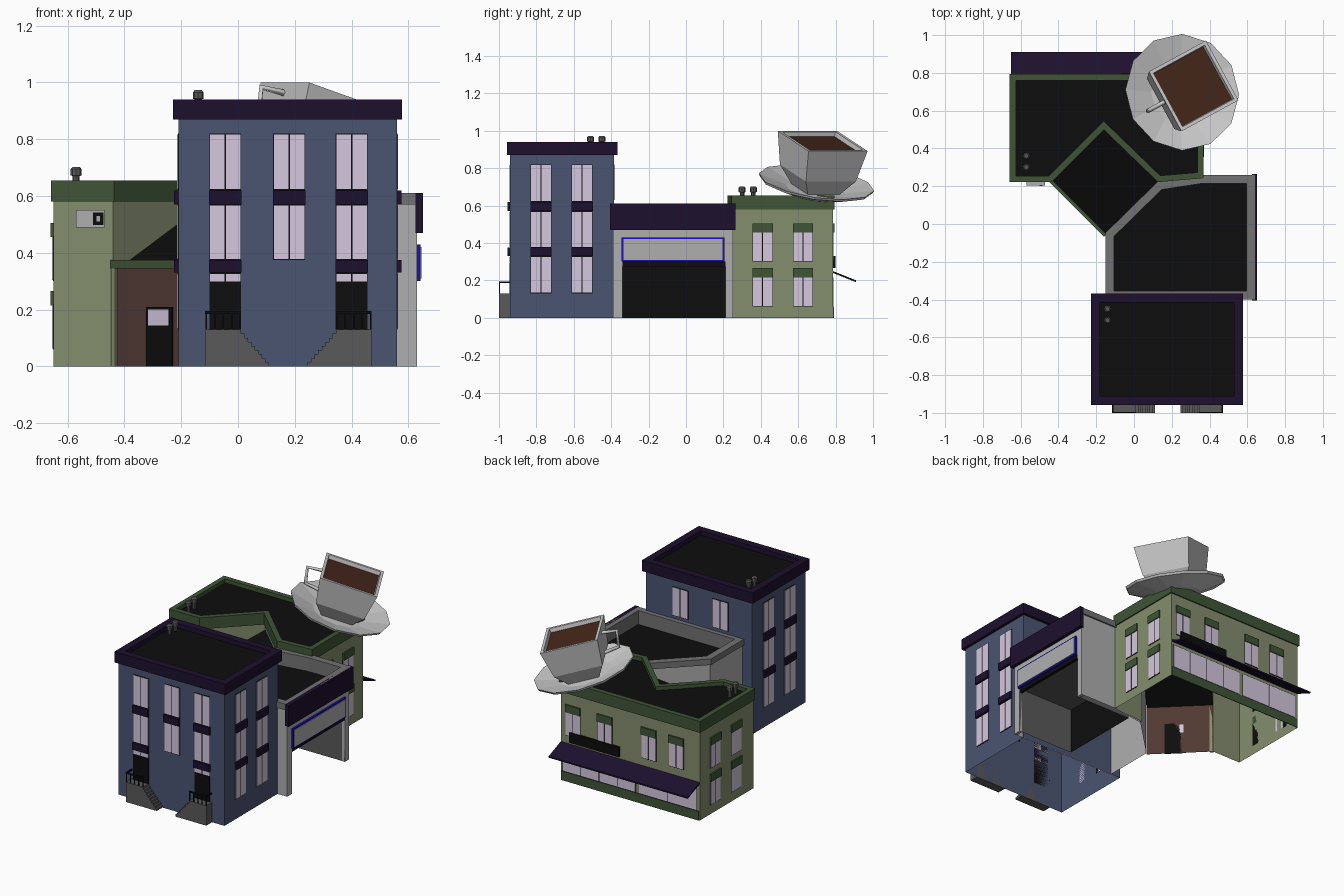
import bpy, math
from mathutils import Matrix, Vector

if "Cube" in bpy.data.objects:
    bpy.data.objects.remove(bpy.data.objects["Cube"])

COL = dict(blue=(.07, .09, .17), purple=(.012, .005, .026), green=(.23, .27, .155), dark_green=(.05, .09, .037),
           glass=(.66, .58, .73), black=(.004, .004, .004), brown=(.08, .042, .032), grey=(.43, .43, .43),
           mid_grey=(.17, .17, .17), stone=(.1, .1, .1), coffee=(.06, .02, .01), sign_blue=(.01, .005, .5))
MATS = {}
for k, c in COL.items():
    MATS[k] = bpy.data.materials.new(k)
    MATS[k].diffuse_color = (*c, 1)


def mesh(name, verts, faces, mat=None):
    me = bpy.data.meshes.new(name)
    me.from_pydata([tuple(v) for v in verts], [], faces)
    if mat:
        me.materials.append(MATS[mat])
    ob = bpy.data.objects.new(name, me)
    bpy.context.collection.objects.link(ob)
    return ob


def loft(name, loops, mat=None, skip=(), caps=()):
    """Skin a stack of equal-length loops; caps lists loop indices to fill."""
    n = len(loops[0])
    faces = [[a * n + i, a * n + (i + 1) % n, (a + 1) * n + (i + 1) % n, (a + 1) * n + i]
             for a in range(len(loops) - 1) for i in range(n) if i not in skip]
    for c in caps:
        f = [c * n + i for i in range(n)]
        faces.append(f if c else f[::-1])
    return mesh(name, [v for l in loops for v in l], faces, mat)


def offset(pts, d, z):
    """Counter-clockwise outline moved outwards by d, at height z."""
    out, n = [], len(pts)
    for i in range(n):
        p, a, b = (Vector(pts[j % n]) for j in (i, i - 1, i + 1))
        u, v = (p - a).normalized(), (b - p).normalized()
        nu, nv = Vector((u.y, -u.x)), Vector((v.y, -v.x))
        m = (nu + nv) / (1 + nu.dot(nv))
        out.append((*(p + m * d), z))
    return out


def building(name, pts, wall, trim, zt, top, over, inset, roof, skip=()):
    """Open-bottomed walls, overhanging parapet and recessed roof."""
    loft(name + "_walls", [offset(pts, 0, 0), offset(pts, 0, zt)], wall, skip)
    loft(name + "_parapet", [offset(pts, o, z) for o, z in
         ((0, zt), (over, zt), (over, top), (-inset, top), (-inset, roof))], trim)
    mesh(name + "_roof", offset(pts, -inset, roof), [list(range(len(pts)))], "black")


PARTS = {}


def box(name, mat, p, ang, w, z0, z1, d1, d0=0):
    """Collect a box on a wall at p whose outward normal has angle ang."""
    a = math.radians(ang)
    n, t = Vector((math.cos(a), math.sin(a))), Vector((-math.sin(a), math.cos(a)))
    vs, fs = PARTS.setdefault((name, mat), ([], []))
    k = len(vs)
    vs += [(*(Vector(p) + t * s * w / 2 + n * d), z) for z in (z0, z1)
           for s, d in ((-1, d0), (-1, d1), (1, d1), (1, d0))]
    fs += [[k + i for i in f] for f in ((0, 3, 2, 1), (4, 5, 6, 7), (0, 1, 5, 4), (1, 2, 6, 5), (2, 3, 7, 6), (3, 0, 4, 7))]


def window(name, p, ang, w, z0, z1, panes=2):
    """Dark frame with glass panes."""
    box(name + "_frames", "black", p, ang, w, z0, z1, .002)
    a = math.radians(ang)
    pw = w / panes
    for i in range(panes):
        o = (i - (panes - 1) / 2) * pw
        q = (p[0] - math.sin(a) * o, p[1] + math.cos(a) * o)
        box(name + "_glass", "glass", q, ang, pw - .005, z0 + .004, z1 - .004, .004)


# --- Blue town house
building("town_house", [(-.21, -.94), (.56, -.94), (.56, -.385), (-.21, -.385)],
         "blue", "purple", .87, .94, .018, .03, .91)
sides = [((x, y), a) for x, a in ((.56, 0), (-.21, 180)) for y in (-.775, -.555)]
fronts = [((x, -.94), -90) for x in (-.045, .18, .4)]
for p, a in sides + fronts:
    window("town_house", p, a, .112, .62, .82)
    window("town_house", p, a, .112, .375, .57)
    box("window_bands", "purple", p, a, .114, .57, .62, .015)
    if p[0] != .18:
        box("window_bands", "purple", p, a, .114, .33, .375, .015)
    if a != -90:
        window("town_house", p, a, .112, .13, .33)
    elif p[0] != .18:
        window("town_house", p, a, .112, .295, .33)
        box("front_doors", "black", p, a, .112, .13, .295, .005)
for x in (.31, .02):
    window("town_house", (x, -.385), 90, .115, .63, .82)

# --- Mirrored stoops with steps and railings
for s in (-1, 1):
    X = lambda o: .1775 + s * o
    box("stoops", "stone", (X(.23), -.94), -90, .125, 0, .13, .06)
    for i in range(8):
        box("stoops", "stone", (X(.16125 - i * .0125), -.94), -90, .0125, 0, .13 - (i + 1) * .0145, .06)
    for o in (.29, .26, .23, .2, .17):
        box("railings", "black", (X(o), -.94), -90, .005, .13, .195, .06, .055)
    box("railings", "black", (X(.23), -.94), -90, .125, .185, .195, .06, .054)
    box("railings", "black", (X(.29), -.94), -90, .006, .185, .195, .06)

# --- Parking garage with open bay
G = [(-.14, -.39), (.63, -.39), (.63, .25), (.36, .25), (.13, .215), (-.14, -.05)]
building("garage", G, "grey", "mid_grey", .57, .61, .01, .035, .52, skip=(1,))
box("garage_front", "grey", (.63, -.365), 0, .05, 0, .57, 0, -.02)
box("garage_front", "grey", (.63, .23), 0, .04, 0, .57, 0, -.02)
box("garage_front", "grey", (.63, -.065), 0, .55, .3, .57, 0, -.02)
bay = [[(x, y, z) for y in (-.34, .21)] for x, z in ((.63, 0), (.63, .3), (.22, .3), (.22, 0))]
bay = [v for r in bay for v in r]
mesh("bay_lining", bay, [[2, 3, 5, 4], [0, 2, 4, 6], [1, 7, 5, 3]], "stone")
mesh("bay_back", bay, [[4, 5, 7, 6]], "black")
box("garage_fascia", "purple", (.63, -.07), 0, .67, .47, .61, .022, -.005)
box("bay_lintel", "black", (.63, -.065), 0, .55, .275, .3, 0, -.02)
box("sign_border", "sign_blue", (.63, -.07), 0, .55, .3, .43, .012)
box("sign_panel", "grey", (.63, -.07), 0, .53, .31, .42, .016)

# --- Green corner cafe
C = [(-.65, .23), (-.44, .23), (-.16, .51), (.13, .23), (.36, .25), (.36, .785), (-.65, .785)]
building("cafe", C, "green", "dark_green", .58, .655, .008, .025, .63, skip=(1, 2))
low = [(-.44, .23, .33), (-.15, -.06, .33), (.13, .23, .54), (-.16, .51, .54)]
mesh("low_roof", low, [[0, 1, 2, 3]], "black")
mesh("cafe_notch_walls", [low[0], low[3], low[2], (-.44, .23, .58), (-.16, .51, .58), (.13, .23, .58)],
     [[0, 1, 4, 3], [1, 2, 5, 4]], "green")
mid = (-.295, .085)
mesh("entrance_wall", [(-.44, .23, 0), (-.15, -.06, 0), (-.15, -.06, .35), (-.44, .23, .35)], [[0, 1, 2, 3]], "brown")
box("entrance_trim", "dark_green", mid, 225, .41, .345, .375, .012, -.008)
box("entrance_post", "green", (-.433, .223), 225, .022, 0, .345, .01)
door = (-.275, .065)
box("entrance_door", "black", door, 225, .13, 0, .21, .005)
box("entrance_pane", "glass", door, 225, .1, .145, .2, .008)
for x, a in ((.36, 0), (-.65, 180)):
    for y in (.41, .625):
        for z in (.06, .3):
            window("cafe", (x, y), a, .108, z, z + .16)
            box("cafe_lintels", "dark_green", (x, y), a, .108, z + .155, z + .205, .01)
for x in (.27, .04, -.28, -.48):
    window("cafe", (x, .785), 90, .108, .3, .46)
    box("cafe_lintels", "dark_green", (x, .785), 90, .108, .455, .505, .01)

# --- Shopfront, awning and blank name board on the back
box("shopfront_base", "dark_green", (-.145, .785), 90, 1.0, 0, .06, .005)
window("shopfront", (.08, .785), 90, .53, .06, .22, 4)
window("shopfront", (-.42, .785), 90, .42, .06, .22, 2)
awn = [[(x, .785, .25), (x, .91, .2), (x, .91, .19), (x, .785, .24)] for x in (.36, -.65)]
loft("awning", awn, "purple", caps=(0, 1))
box("name_board", "black", (.11, .785), 90, .36, .265, .33, .014)

# --- Wall air conditioner
box("air_conditioner", "grey", (-.52, .23), -90, .1, .49, .55, .025)
box("air_conditioner_grille", "black", (-.492, .23), -90, .038, .498, .542, .027)
box("air_conditioner_hub", "grey", (-.492, .23), -90, .014, .511, .529, .029)

for (name, mat), (vs, fs) in PARTS.items():
    mesh(name, vs, fs, mat)


def lathe(name, prof, n, M, mat=None, rot=0, caps=()):
    loops = [[M @ Vector((r * math.cos(rot + i * math.tau / n), r * math.sin(rot + i * math.tau / n), z))
              for i in range(n)] for r, z in prof]
    return loft(name, loops, mat, caps=caps)


# --- Roof vents
for i, (x, y, z) in enumerate([(-.57, .36, .63), (-.57, .3, .63), (-.14, -.45, .9), (-.14, -.51, .9)]):
    lathe(f"roof_vent_{i}", [(.012, 0), (.012, .04), (.019, .043), (.019, .065), (.012, .073)], 8,
          Matrix.Translation((x, y, z)), "stone", caps=(4,))

# --- Giant tilted cup and saucer
M = Matrix.Translation((.25, .695, .707)) @ Matrix.Rotation(math.radians(28.6), 4, 'Z') \
    @ Matrix.Rotation(math.radians(17.5), 4, 'Y')
lathe("saucer", [(.15, -.045), (.305, .005), (.312, .02), (.16, -.02)], 12, M, caps=(0, 3))
R2 = math.sqrt(2)
lathe("cup", [(h * R2, z) for h, z in ((.09, -.03), (.152, .07), (.18, .25), (.162, .25), (.157, .22))],
      4, M, rot=math.pi / 4, caps=(0,))
lathe("coffee", [(.158 * R2, .222), (.158 * R2, .225)], 4, M, "coffee", math.pi / 4, caps=(1,))
cu = bpy.data.curves.new("cup_handle", 'CURVE')
cu.dimensions = '3D'
cu.bevel_depth, cu.bevel_resolution, cu.use_fill_caps = .012, 0, True
sp = cu.splines.new('POLY')
path = [(-.165, .215), (-.265, .205), (-.245, .1), (-.15, .085)]
sp.points.add(len(path) - 1)
for pt, (x, z) in zip(sp.points, path):
    pt.co = (x, 0, z, 1)
handle = bpy.data.objects.new("cup_handle", cu)
handle.matrix_world = M
bpy.context.collection.objects.link(handle)

for m in bpy.data.materials:
    if m.users and not m.is_grease_pencil:
        m.use_nodes = True
        m.node_tree.nodes["Principled BSDF"].inputs["Base Color"].default_value = m.diffuse_color
